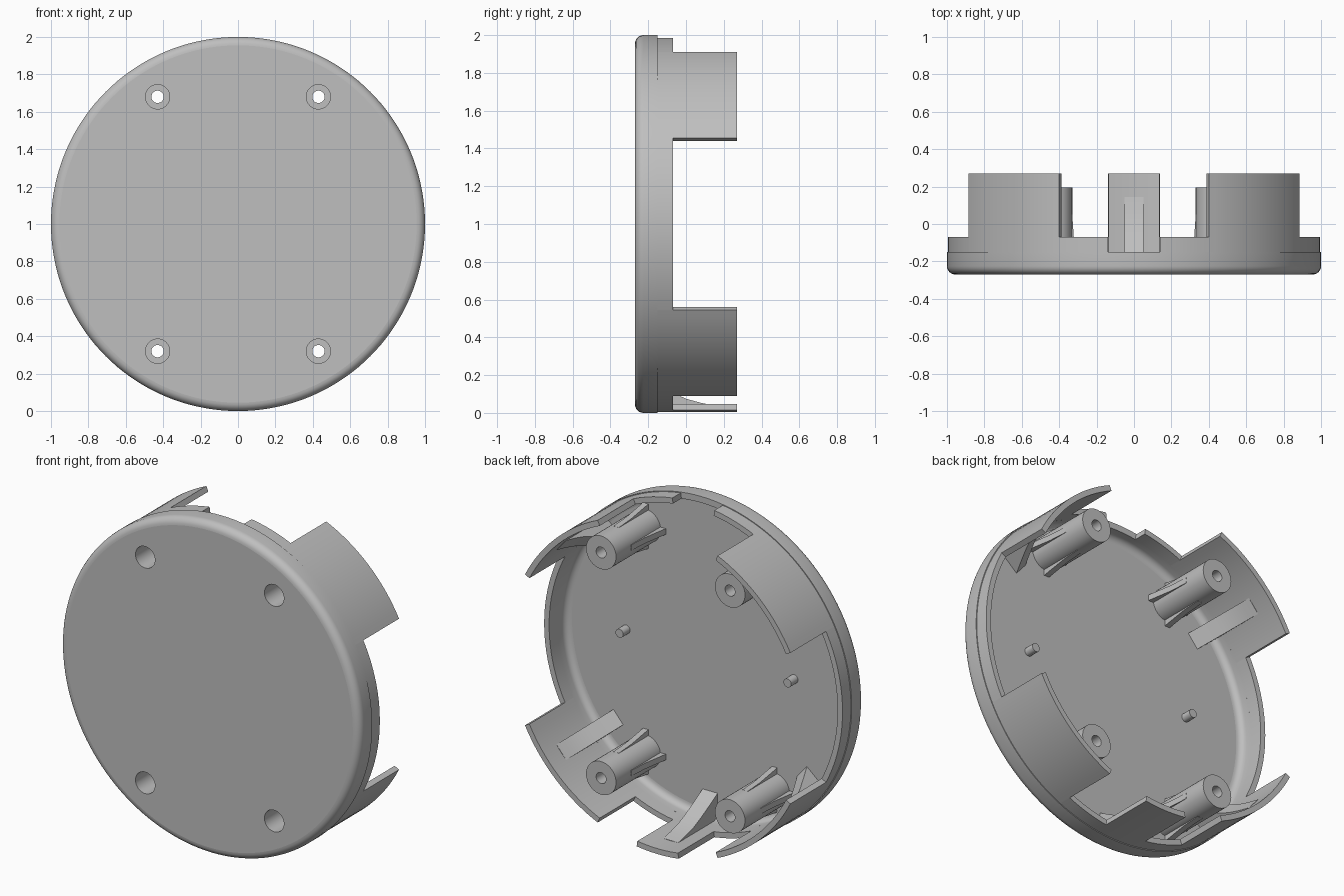
import bpy, bmesh
from math import sin, cos, pi, radians

if "Cube" in bpy.data.objects:
    bpy.data.objects.remove(bpy.data.objects["Cube"])

grey = bpy.data.materials.new("plain grey")
grey.use_nodes = True
grey.diffuse_color = (0.52, 0.52, 0.52, 1)
grey.node_tree.nodes["Principled BSDF"].inputs["Base Color"].default_value = grey.diffuse_color

FRONT, FLOOR, STEP, LIP, BACK = -0.27, -0.23, -0.15, -0.07, 0.27
WALL, RIM = 0.962, 0.995


def finish(name, bm):
    bmesh.ops.remove_doubles(bm, verts=bm.verts, dist=1e-5)
    bmesh.ops.recalc_face_normals(bm, faces=bm.faces)
    mesh = bpy.data.meshes.new(name)
    bm.to_mesh(mesh)
    bm.free()
    mesh.materials.append(grey)
    obj = bpy.data.objects.new(name, mesh)
    bpy.context.collection.objects.link(obj)
    smooth(obj)
    return obj


def smooth(obj):
    bpy.ops.object.select_all(action='DESELECT')
    obj.select_set(True)
    bpy.context.view_layer.objects.active = obj
    bpy.ops.object.shade_smooth_by_angle(angle=radians(30))
    # Keep the front and back facing planes perfectly flat
    for face in obj.data.polygons:
        if abs(face.normal.y) > 0.999:
            face.use_smooth = False


def sweep(name, loop, start=0, end=360, centre=(0, 1), steps=None):
    """Turn a closed (radius, y) loop about a front-to-back axis."""
    bm = bmesh.new()
    full = end - start >= 360
    n = steps or max(3, round((end - start) / 2.5))
    rings = []
    for i in range(n if full else n + 1):
        a = radians(start + (end - start) * i / n)
        rings.append([bm.verts.new((centre[0] + r * cos(a), y, centre[1] + r * sin(a)))
                      for r, y in loop])
    count = len(loop)
    for i in range(n):
        p, q = rings[i], rings[(i + 1) % len(rings)]
        for j in range(count):
            k = (j + 1) % count
            if loop[j][0] == 0 and loop[k][0] == 0:
                continue
            corners = [p[j], p[k], q[k], q[j]]
            if loop[j][0] == 0:
                corners.pop()
            elif loop[k][0] == 0:
                corners.pop(2)
            bm.faces.new(corners)
    if not full:
        bm.faces.new(rings[0])
        bm.faces.new(rings[-1])
    return finish(name, bm)


def rib(name, profile, width, angle, centre=(0, 1)):
    """Flat plate with a (radius, y) outline, set along a radial direction."""
    bm = bmesh.new()
    c, s = cos(radians(angle)), sin(radians(angle))
    sides = [[bm.verts.new((centre[0] + r * c - w * s, y, centre[1] + r * s + w * c))
              for r, y in profile] for w in (-width / 2, width / 2)]
    n = len(profile)
    for side in sides:
        bm.faces.new(side)
    for j in range(n):
        k = (j + 1) % n
        bm.faces.new((sides[0][j], sides[0][k], sides[1][k], sides[1][j]))
    return finish(name, bm)


def fillet(r, y, size, a0, a1, n=6):
    return [(r + size * cos(a0 + (a1 - a0) * i / n), y + size * sin(a0 + (a1 - a0) * i / n))
            for i in range(n + 1)]


# Round cover dish with rounded front edge and inner fillet
dish = [(0, FRONT)]
dish += fillet(0.955, FRONT + 0.045, 0.045, -pi / 2, 0)
dish += [(1, STEP), (WALL, STEP)]
dish += fillet(WALL - 0.04, FLOOR + 0.04, 0.04, 0, -pi / 2)
dish += [(0, FLOOR)]
cover = sweep("cover", dish, steps=144)

# Screw recesses through the dish
centres = [(x, z) for x in (-0.43, 0.43) for z in (0.32, 1.68)]
for c in centres:
    cutter = sweep("recess_cutter", [(0, -0.4), (0.065, -0.4), (0.065, 0), (0, 0)],
                   centre=c, steps=40)
    cutter.hide_render = True
    mod = cover.modifiers.new("recess", 'BOOLEAN')
    mod.operation = 'DIFFERENCE'
    mod.solver = 'EXACT'
    mod.object = cutter
    bpy.context.view_layer.objects.active = cover
    bpy.ops.object.modifier_apply(modifier=mod.name)
    bpy.data.objects.remove(cutter)
smooth(cover)

# Locating lip with a notch at the top, broken by long clip tabs
tabs = [(27.2, 66.3), (113.7, 152.8), (207.2, 246.3), (261.9, 278.1), (293.7, 332.8)]
notch = (81.9, 98.1)


def band(name, a0, a1, top):
    sweep(name, [(WALL, STEP), (RIM, STEP), (RIM, top), (WALL, top)], a0, a1)


stops = sorted(tabs + [notch])
for i, (a0, a1) in enumerate(stops):
    following = stops[(i + 1) % len(stops)][0]
    if following < a1:
        following += 360
    band("lip", a1, following, LIP)
    if (a0, a1) != notch:
        band("clip_tab", a0, a1, BACK)

# Curved gussets behind the tabs
for angle in (40.5, 139.5, 220.5, 270, 319.5):
    rib("tab_gusset", [(0.972, 0.145), (0.96, 0.145), (0.947, 0.08), (0.925, 0),
                       (0.893, -0.07), (0.845, -0.16), (0.80, FLOOR - 0.01),
                       (0.972, FLOOR - 0.01)], 0.1, angle)

# Hollow screw bosses with four small fins
for c in centres:
    sweep("screw_boss", [(0.065, FLOOR - 0.01), (0.065, 0.05), (0.033, 0.05),
                         (0.033, 0.195), (0.1, 0.195), (0.1, FLOOR - 0.01)],
          centre=c, steps=40)
    for angle in range(0, 360, 90):
        rib("boss_fin", [(0.085, 0.05), (0.1, 0.05), (0.108, -0.07),
                         (0.135, FLOOR - 0.005), (0.085, FLOOR - 0.005)],
            0.035, angle, c)

# Small locating pegs
for x in (-0.56, 0.56):
    sweep("peg", [(0, FLOOR - 0.01), (0.026, FLOOR - 0.01), (0.026, -0.165), (0, -0.165)],
          centre=(x, 1.02), steps=20)
